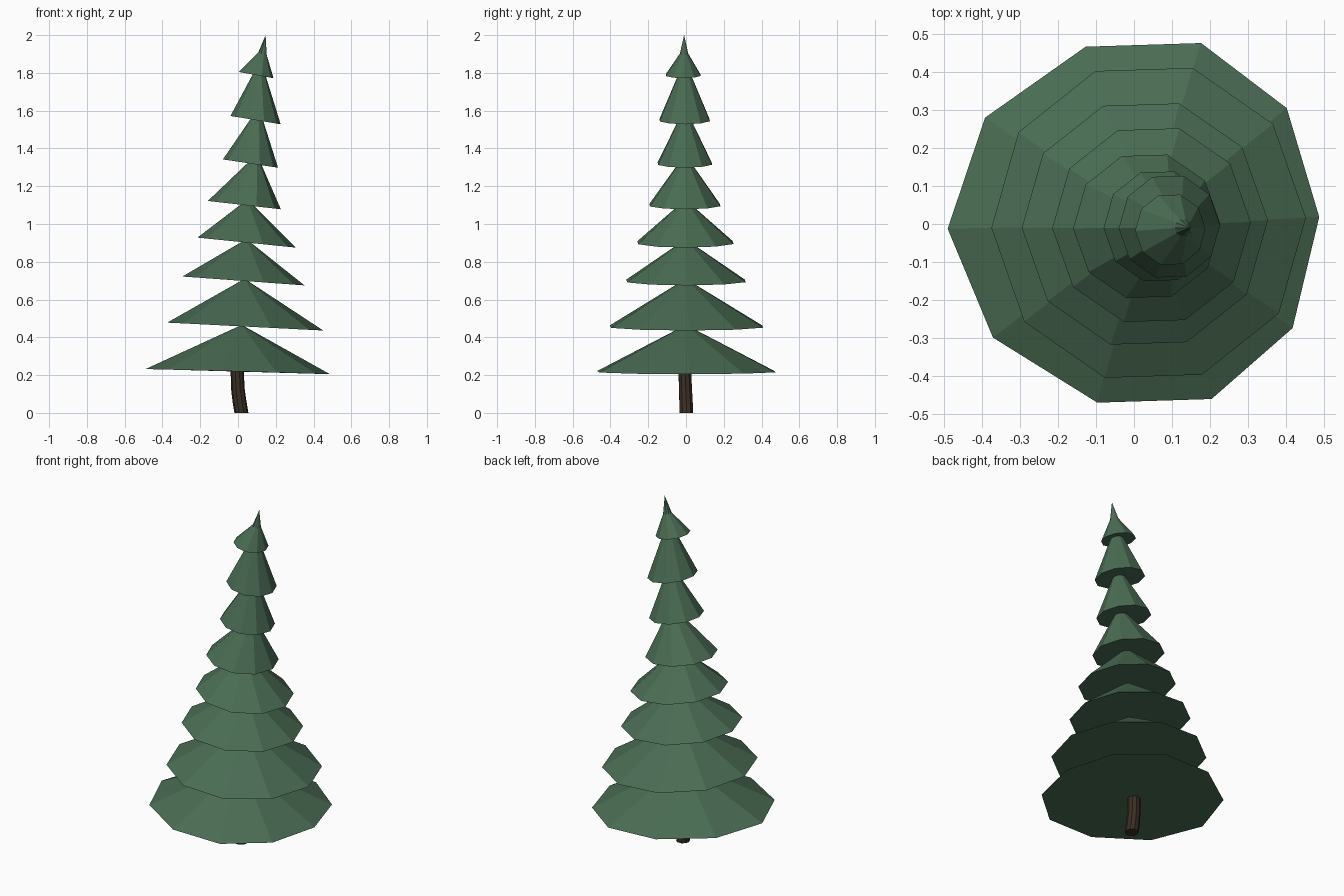
import bpy, bmesh, math

if "Cube" in bpy.data.objects:
    bpy.data.objects.remove(bpy.data.objects["Cube"])


def material(name, rgb):
    m = bpy.data.materials.new(name)
    m.diffuse_color = (*rgb, 1)
    m.use_nodes = True
    m.node_tree.nodes["Principled BSDF"].inputs["Base Color"].default_value = m.diffuse_color
    return m


green = material("needle green", (0.068, 0.150, 0.087))
brown = material("bark brown", (0.045, 0.028, 0.017))


def loft(name, rings, tip, mat):
    """Flat-faced skin through rings of points, closed below, ending in a tip."""
    bm = bmesh.new()
    loops = [[bm.verts.new(p) for p in ring] for ring in rings]
    n = len(loops[0])
    bm.faces.new(loops[0][::-1])
    for a, b in zip(loops, loops[1:]):
        for i in range(n):
            j = (i + 1) % n
            bm.faces.new((a[i], a[j], b[j], b[i]))
    top = bm.verts.new(tip)
    for i in range(n):
        bm.faces.new((loops[-1][i], loops[-1][(i + 1) % n], top))
    bmesh.ops.recalc_face_normals(bm, faces=bm.faces)
    mesh = bpy.data.meshes.new(name)
    bm.to_mesh(mesh)
    bm.free()
    mesh.materials.append(mat)
    ob = bpy.data.objects.new(name, mesh)
    bpy.context.collection.objects.link(ob)
    return ob


def tilted_ring(x0, z0, x1, z1, ry, cy=0.0, bow=0.0, n=10, phase=1.8):
    """Ring spanning (x0, z0) on the left to (x1, z1) on the right."""
    cx, r, cz, s = (x0 + x1) / 2, (x1 - x0) / 2, (z0 + z1) / 2, (z1 - z0) / 2
    pts = []
    for i in range(n):
        a = math.radians(phase) + math.tau * i / n
        c, d = math.cos(a), math.sin(a)
        pts.append((cx + r * c + bow * d * d, cy + ry * d, cz + s * c))
    return pts


# Branch tiers: left x, z, right x, z, y radius, y centre, tip x, tip z
tiers = [
    (-0.49, 0.232, 0.487, 0.205, 0.492, 0.003, 0.02, 0.466),
    (-0.375, 0.478, 0.452, 0.436, 0.424, 0.003, 0.035, 0.71),
    (-0.295, 0.722, 0.352, 0.675, 0.330, 0.0, 0.045, 0.92),
    (-0.215, 0.928, 0.307, 0.875, 0.265, -0.003, 0.05, 1.13),
    (-0.16, 1.122, 0.227, 1.078, 0.196, -0.006, 0.10, 1.37),
    (-0.08, 1.342, 0.212, 1.298, 0.150, -0.006, 0.11, 1.62),
    (-0.04, 1.572, 0.226, 1.528, 0.139, -0.007, 0.12, 1.87),
]
for k, (x0, z0, x1, z1, ry, cy, tx, tz) in enumerate(tiers):
    ring = tilted_ring(x0, z0, x1, z1, ry, cy, bow=0.045 if k == 0 else 0.0)
    loft(f"branch_tier_{k + 1}", [ring], (tx, -0.007 * k / 6, tz), green)

# Crown: small skirt, shoulder and thin point
loft("crown", [
    tilted_ring(0.003, 1.805, 0.188, 1.772, 0.096, -0.015),
    tilted_ring(0.107, 1.907, 0.152, 1.895, 0.023, -0.01),
], (0.146, -0.01, 2.0), green)

# Trunk: slightly curved, leaning left then running up inside the tiers
path = [(0.018, 0.002, 0.0, 0.037), (0.008, 0.0, 0.06, 0.037),
        (-0.001, -0.003, 0.13, 0.036), (-0.004, -0.006, 0.22, 0.035),
        (0.005, -0.005, 0.38, 0.03)]
loft("trunk", [tilted_ring(x - r, z, x + r, z, r, y) for x, y, z, r in path],
     (0.01, -0.004, 0.42), brown)
